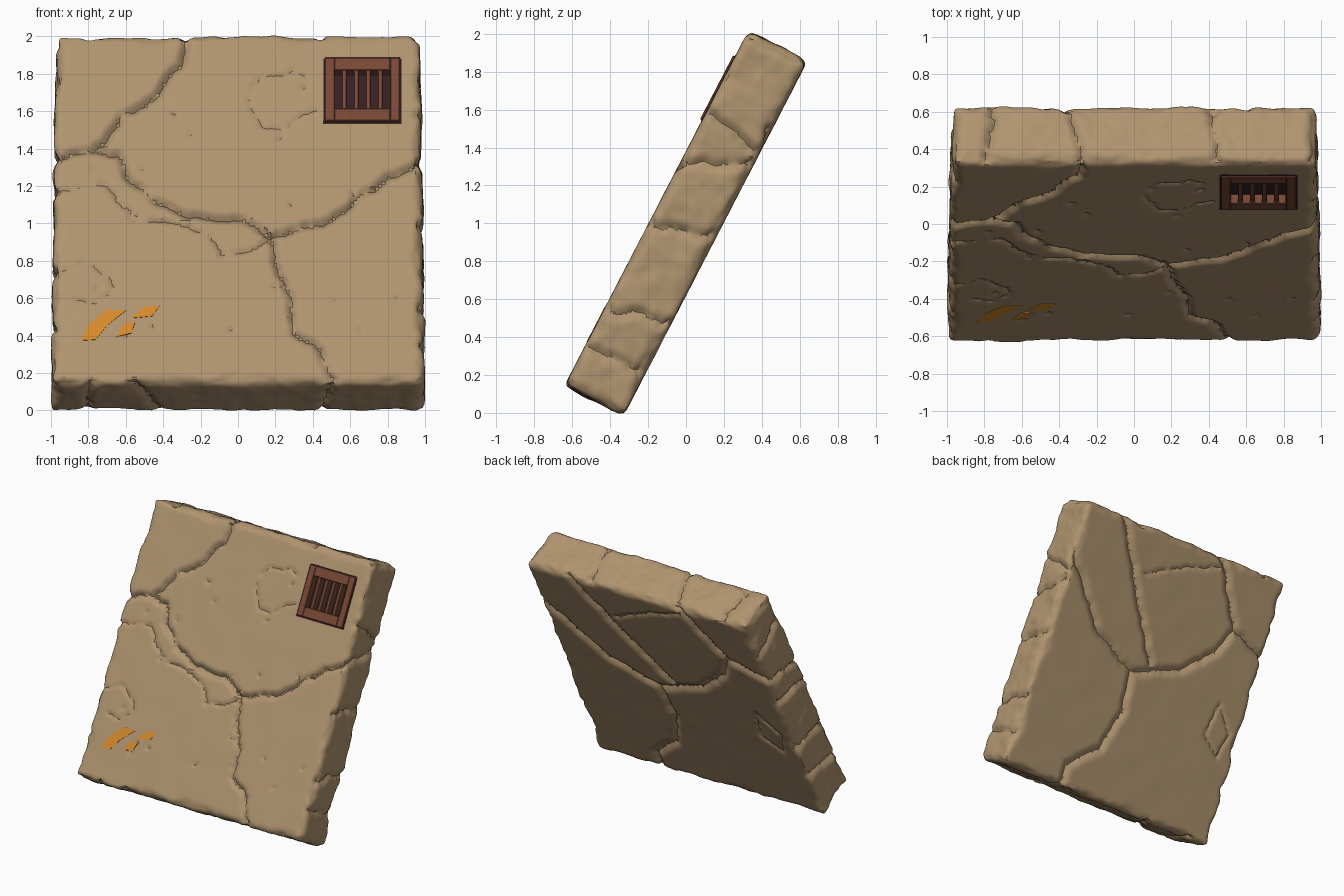
import bpy, bmesh, math, random
from mathutils import Vector, Matrix, kdtree, noise

random.seed(4)
if "Cube" in bpy.data.objects:
    bpy.data.objects.remove(bpy.data.objects["Cube"])

HALF = Vector((0.985, 1.05, 0.175))   # slab half sizes: width, length, thickness
CELL = 0.0165
TILT = Matrix.Translation((0, 0, 1)) @ Matrix.Rotation(math.radians(62.6), 4, 'X')


def material(name, rgb):
    m = bpy.data.materials.new(name)
    m.use_nodes = True
    m.diffuse_color = (*rgb, 1)
    bsdf = m.node_tree.nodes["Principled BSDF"]
    bsdf.inputs["Base Color"].default_value = (*rgb, 1)
    bsdf.inputs["Roughness"].default_value = 0.9
    return m


sandstone = material("sandstone", (0.43, 0.295, 0.16))
rust = material("rusty_iron", (0.19, 0.065, 0.036))
dark = material("dark_iron", (0.035, 0.014, 0.015))
orange = material("orange_paint", (0.67, 0.25, 0.022))


def finish(name, bm, mat, angle=32):
    bmesh.ops.recalc_face_normals(bm, faces=bm.faces)
    mesh = bpy.data.meshes.new(name)
    bm.to_mesh(mesh)
    bm.free()
    mesh.materials.append(mat)
    ob = bpy.data.objects.new(name, mesh)
    bpy.context.collection.objects.link(ob)
    ob.matrix_world = TILT
    bpy.ops.object.select_all(action='DESELECT')
    ob.select_set(True)
    bpy.context.view_layer.objects.active = ob
    bpy.ops.object.shade_smooth_by_angle(angle=math.radians(angle))
    return ob


def front(x, z):
    """Point on the slab's front from its width and world height."""
    return Vector((x, (z - 1.078) / 0.888, HALF.z))


def back(a, b):
    """Point on the back: a runs left to right, b from top to bottom."""
    return Vector((HALF.x * (1 - 2 * a), HALF.y * (1 - 2 * b), -HALF.z))


# Crack paths, gathered as jittered samples carrying (depth, width)
samples = []


def crack(points, depth, width, jag=1.0):
    for p, q in zip(points, points[1:]):
        steps = max(2, int((q - p).length / 0.004))
        for i in range(steps):
            c = p.lerp(q, i / steps)
            c += jag * (noise.noise_vector(c * 9) * 0.022 + noise.noise_vector(c * 28) * 0.011)
            samples.append((c, depth, width))


def front_crack(pts, depth=0.035, width=0.032):
    crack([front(*p) for p in pts], depth, width)


def back_crack(pts, depth=0.03, width=0.05):
    crack([back(*p) for p in pts], depth, width, 0.6)


# Main front cracks
front_crack([(-.28, 2), (-.3, 1.85), (-.42, 1.72), (-.5, 1.62), (-.62, 1.57), (-.7, 1.47),
             (-.78, 1.4), (-.98, 1.34)])
front_crack([(-.78, 1.4), (-.63, 1.36), (-.6, 1.25), (-.45, 1.12), (-.25, 1.04), (0, 1.03),
             (.17, .94), (.45, 1), (.57, 1.07), (.65, 1.15), (.78, 1.23), (.98, 1.32)])
front_crack([(.17, .94), (.22, .75), (.28, .6), (.29, .42), (.45, .33), (.5, .12)], .03, .026)
# Hairline cracks and chipped patches
front_crack([(-.98, 1.17), (-.72, 1.21), (-.65, 1.13), (-.5, 1.02), (-.3, .99), (-.13, .93),
             (-.1, .83), (.13, .87), (.18, .95)], .016, .012)
front_crack([(.45, 1.77), (.3, 1.81), (.13, 1.79), (.06, 1.7), (.12, 1.52), (.25, 1.5),
             (.35, 1.58), (.47, 1.61)], .01, .008)
front_crack([(-.98, .74), (-.8, .79), (-.68, .7), (-.65, .64), (-.73, .57), (-.86, .6)], .01, .008)
# Back cracks
back_crack([(.19, 0), (.33, .22), (.51, .47)])
back_crack([(0, .2), (.07, .26), (.22, .42), (.43, .52), (.65, .44), (.78, .33), (.83, .23), (.68, 0)])
back_crack([(.83, .23), (1, .29)])
back_crack([(.43, .52), (.45, .66), (.4, .82), (.28, .92), (.28, 1)])
back_crack([(.35, .17), (.5, .1), (.68, .04)], .012, .012)
back_crack([(.87, .5), (.95, .59), (.92, .69), (.84, .62), (.87, .5)], .012, .01)
# Joints around the sides, top and bottom
for side, joints in ((1, [(.58, .5), (.27, .44), (-.09, 0), (-.6, -.5), (-.82, -.8)]),
                     (-1, [(.78, .7), (.3, .44), (.1, .2), (-.38, -.3), (-.72, -.6)])):
    for v1, v2 in joints:
        crack([Vector((side * HALF.x, v1, HALF.z)), Vector((side * HALF.x, v2, -HALF.z))], .026, .045)
for end, joints in ((1, [(-.8, -.76), (-.28, -.36), (.45, .42)]),
                    (-1, [(-.78, -.8), (-.55, -.4), (.5, .44)])):
    for x1, x2 in joints:
        crack([Vector((x1, end * HALF.y, HALF.z)), Vector((x2, end * HALF.y, -HALF.z))], .024, .03)
# Small pits scattered over the front
for _ in range(26):
    p = Vector((random.uniform(-.85, .85), random.uniform(-.9, .9), HALF.z))
    crack([p, p + Vector((random.uniform(-.03, .03), .015, 0))], .012, .01, 0.4)

tree = kdtree.KDTree(len(samples))
for i, s in enumerate(samples):
    tree.insert(s[0], i)
tree.balance()

GRATE = (front(.665, 1.71).x, front(.665, 1.71).y)
GRATE_HALF = (.2, .19)


def weather(p):
    """Round, chip and crack one point of the slab's box."""
    r = 0.055 + 0.05 * noise.noise(p * 4.5) + 0.02 * noise.noise(p * 13)
    r = max(r, 0.018)
    inner = Vector([max(-h + r, min(h - r, c)) for c, h in zip(p, HALF)])
    n = (p - inner).normalized()
    edge = 1 - abs(n.z) ** 4
    push = 0.002 * noise.noise(p * 5) + edge * (0.012 * noise.noise(p * 6) + 0.006 * noise.noise(p * 17))
    out = inner + n * (r + push)
    co, i, d = tree.find(p)
    _, depth, width = samples[i]
    if d < CELL * 0.6:                       # sharpen the bottom of the groove
        slide = co - out
        out += slide - n * slide.dot(n)
        out -= n * depth
    elif d < width + CELL * 0.6:
        out -= n * depth * 0.75 * (1 - (d - CELL * 0.6) / width) ** 2
    # Pocket behind the grate
    if p.z > HALF.z - 1e-4 and all(abs(p[k] - GRATE[k]) < GRATE_HALF[k] - 0.025 for k in (0, 1)):
        out.z = HALF.z - 0.07
    out.x *= 1 - 0.012 * p.y
    return out


# Stone slab: six gridded faces welded into a box, then weathered
bm = bmesh.new()
for axis in range(3):
    a, b = (axis + 1) % 3, (axis + 2) % 3
    for sign in (-1, 1):
        m = Matrix.Identity(4)
        for col, k, s in ((0, a, 1), (1, b, 1), (2, axis, sign)):
            m.col[col] = (*[s * HALF[k] if j == k else 0 for j in range(3)], 0)
        m.col[3] = (*[sign * HALF[axis] if j == axis else 0 for j in range(3)], 1)
        bmesh.ops.create_grid(bm, x_segments=round(2 * HALF[a] / CELL),
                              y_segments=round(2 * HALF[b] / CELL), size=1, matrix=m)
bmesh.ops.remove_doubles(bm, verts=bm.verts, dist=0.001)
for v in bm.verts:
    v.co = weather(v.co.copy())
finish("stone_slab", bm, sandstone, 35)


def box(bm, x0, x1, y0, y1, z0, z1):
    size = Matrix.Diagonal((x1 - x0, y1 - y0, z1 - z0, 1))
    mid = Matrix.Translation(((x0 + x1) / 2, (y0 + y1) / 2, (z0 + z1) / 2))
    bmesh.ops.create_cube(bm, size=1, matrix=mid @ size)


# Vent grate: frame, bars and dark backing
gx, gy = GRATE
w, h = GRATE_HALF
low, top = HALF.z - 0.05, HALF.z + 0.012
bm = bmesh.new()
for s in (-1, 1):
    box(bm, *sorted((gx + s * w, gx + s * .148)), gy - h, gy + h, low, top)
    box(bm, gx - .15, gx + .15, *sorted((gy + s * h, gy + s * .115)), low, top)
for k in range(4):
    x = gx + (k - 1.5) * 0.064
    box(bm, x - .013, x + .013, gy - .12, gy + .12, low, top - 0.006)
bmesh.ops.bevel(bm, geom=bm.edges[:], offset=0.004, segments=1, affect='EDGES')
finish("vent_grate", bm, rust)
bm = bmesh.new()
box(bm, gx - .16, gx + .16, gy - .13, gy + .13, low - .01, low + .006)
finish("vent_backing", bm, dark)
bm = bmesh.new()
box(bm, gx - w - .01, gx + w + .01, gy - h - .01, gy - h + .005, low, HALF.z + .003)
for s in (-1, 1):
    box(bm, *sorted((gx + s * (w + .008), gx + s * (w - .005))), gy - h, gy + h, low, HALF.z + .003)
box(bm, gx - w, gx + w, gy + h - .005, gy + h + .008, low, HALF.z + .003)
finish("vent_rim_shadow_gap", bm, dark)

# Worn paint strokes: thin plates on the front
bm = bmesh.new()
for stroke in ([(-.84, .37), (-.76, .375), (-.7, .45), (-.6, .53), (-.7, .535), (-.8, .45)],
               [(-.65, .39), (-.57, .41), (-.55, .47), (-.61, .46)],
               [(-.57, .49), (-.46, .5), (-.42, .555), (-.5, .55)]):
    face = bm.faces.new([bm.verts.new(front(*p) + Vector((0, 0, .003))) for p in stroke])
    ext = bmesh.ops.extrude_face_region(bm, geom=[face])
    for v in [g for g in ext["geom"] if isinstance(g, bmesh.types.BMVert)]:
        v.co.z -= 0.007
finish("paint_strokes", bm, orange)
